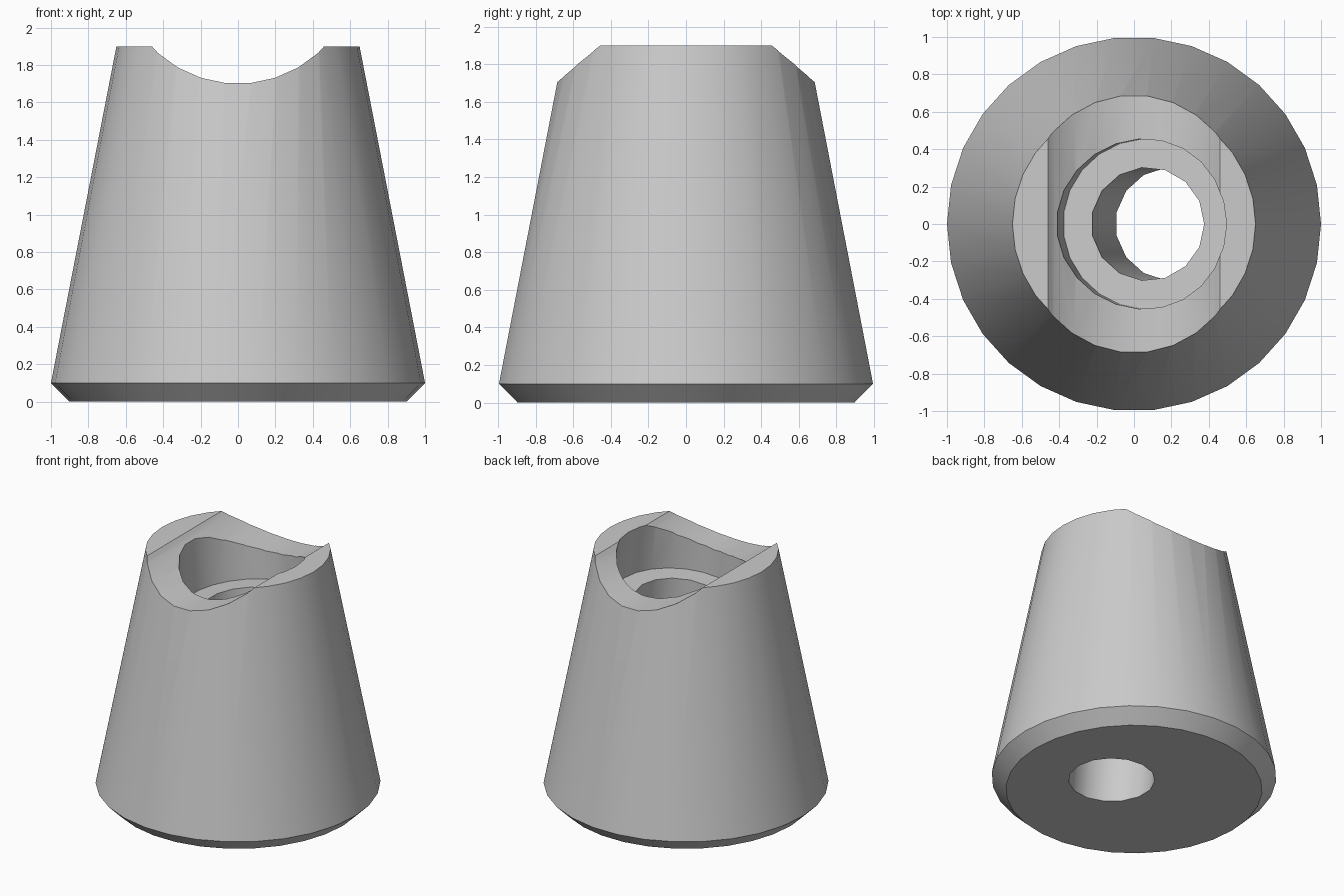
import bpy, bmesh, math
from mathutils import Matrix, Vector

cube = bpy.data.objects.get("Cube")
if cube:
    bpy.data.objects.remove(cube, do_unlink=True)

TILT = math.radians(5)            # lean of the bore
GROOVE_Z, GROOVE_R = 2.34, 0.64   # saddle axis, also the pivot of the bore

metal = bpy.data.materials.new("plain_grey")
metal.use_nodes = True
grey = (0.6, 0.6, 0.6, 1)
metal.diffuse_color = grey
metal.node_tree.nodes["Principled BSDF"].inputs["Base Color"].default_value = grey


def make_object(name, bm):
    bmesh.ops.recalc_face_normals(bm, faces=bm.faces)
    mesh = bpy.data.meshes.new(name)
    bm.to_mesh(mesh)
    bm.free()
    mesh.materials.append(metal)
    obj = bpy.data.objects.new(name, mesh)
    bpy.context.collection.objects.link(obj)
    return obj


def lathe(name, profile, sides):
    """Stack rings of (radius, z), first vertex on +x, with capped ends."""
    bm = bmesh.new()
    rings = [[bm.verts.new((r * math.cos(math.tau * i / sides),
                            r * math.sin(math.tau * i / sides), z))
              for i in range(sides)] for r, z in profile]
    for low, high in zip(rings, rings[1:]):
        for i in range(sides):
            j = (i + 1) % sides
            bm.faces.new((low[i], low[j], high[j], high[i]))
    bm.faces.new(rings[0][::-1])
    bm.faces.new(rings[-1])
    return make_object(name, bm)


# Tapered body with a chamfered foot
body = lathe("tapered_body", [(0.9, 0), (1.0, 0.1), (0.65, 1.9)], 30)

# Saddle groove running front to back
groove = lathe("groove_cutter", [(GROOVE_R, -2), (GROOVE_R, 2)], 30)
groove.data.transform(Matrix.Translation((0, 0, GROOVE_Z)) @ Matrix.Rotation(math.pi / 2, 4, 'X'))

# Leaning stepped bore: wide counterbore above, narrow hole below
lean = Matrix.Translation((0, 0, GROOVE_Z)) @ Matrix.Rotation(-TILT, 4, 'Y')
seat = (1.5 - GROOVE_Z) / math.cos(TILT)
counterbore = lathe("counterbore_cutter", [(0.455, seat), (0.455, 0.5)], 23)
hole = lathe("hole_cutter", [(0.303, -3), (0.303, 0.4)], 15)
for cutter in (counterbore, hole):
    cutter.data.transform(lean)

# Cut the body, then drop the cutters
bpy.context.view_layer.objects.active = body
for cutter in (groove, counterbore, hole):
    mod = body.modifiers.new(cutter.name, 'BOOLEAN')
    mod.operation, mod.solver, mod.object = 'DIFFERENCE', 'EXACT', cutter
    bpy.ops.object.modifier_apply(modifier=mod.name)
    bpy.data.objects.remove(cutter, do_unlink=True)

bpy.ops.object.select_all(action='DESELECT')
body.select_set(True)
bpy.ops.object.shade_smooth_by_angle(angle=math.radians(30))
